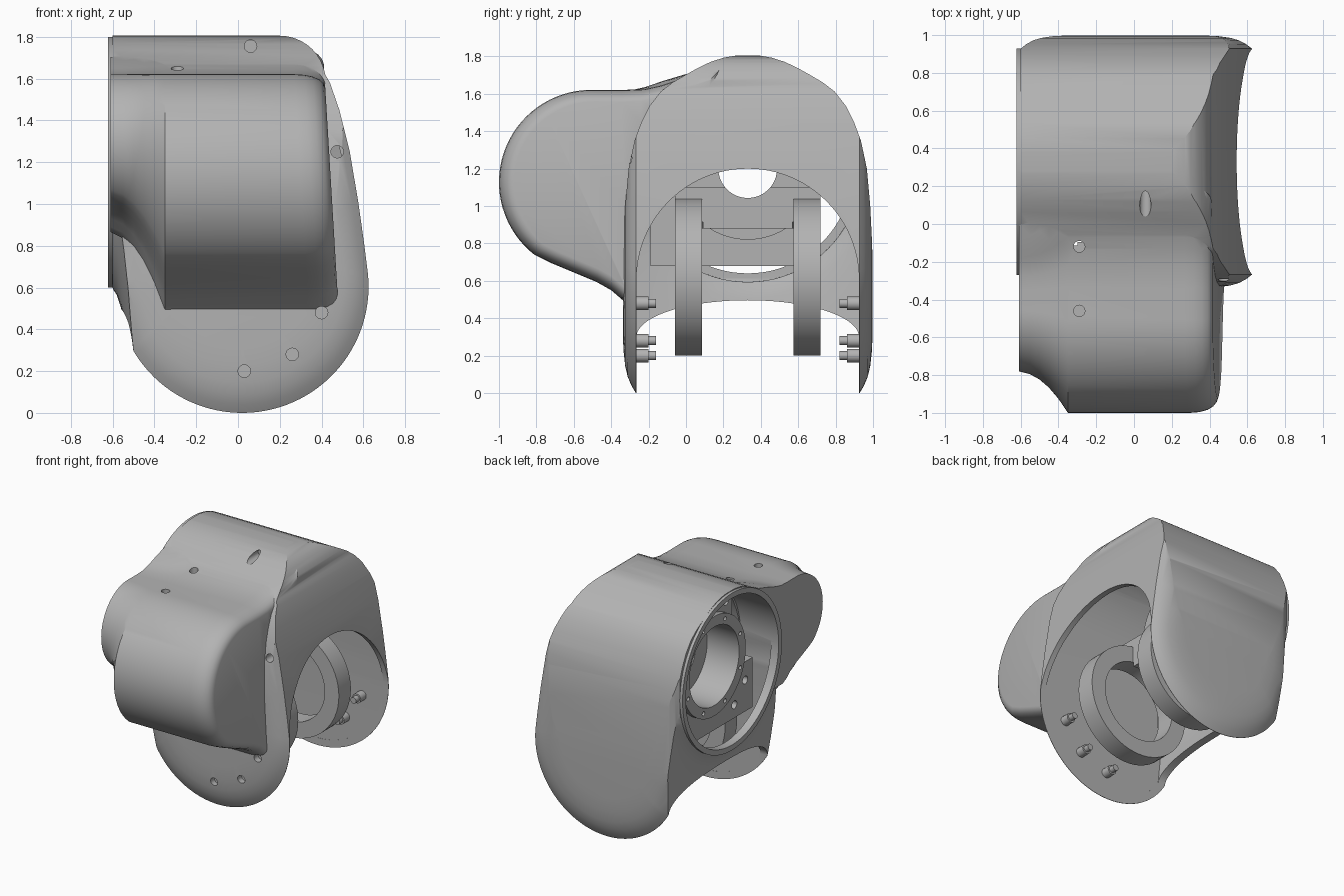
import bpy, bmesh
from math import sin, cos, pi, radians

if "Cube" in bpy.data.objects:
    bpy.data.objects.remove(bpy.data.objects["Cube"], do_unlink=True)

grey = bpy.data.materials.new("housing grey")
grey.use_nodes = True
grey.diffuse_color = (0.45, 0.45, 0.45, 1)
grey.node_tree.nodes["Principled BSDF"].inputs["Base Color"].default_value = (0.45, 0.45, 0.45, 1)

MID = 0.33          # middle of the fork in y
TUBE_Z = 1.2        # height of the round mount
JOINT = (0.03, 0.62)  # x, z of the fork joint


def loft(name, pts, sections, axis):
    """Stack scaled copies of a 2D outline along an axis; section = (offset, scale, centre)."""
    bm = bmesh.new()
    rings = []
    for t, s, (cu, cv) in sections:
        ring = []
        for u, v in pts:
            u, v = cu + (u - cu) * s, cv + (v - cv) * s
            co = {"x": (t, u, v), "y": (u, t, v), "z": (u, v, t)}[axis]
            ring.append(bm.verts.new(co))
        rings.append(ring)
    n = len(pts)
    for a, b in zip(rings, rings[1:]):
        for i in range(n):
            j = (i + 1) % n
            bm.faces.new((a[i], a[j], b[j], b[i]))
    bm.faces.new(rings[0])
    bm.faces.new(rings[-1])
    bmesh.ops.recalc_face_normals(bm, faces=bm.faces)
    mesh = bpy.data.meshes.new(name)
    bm.to_mesh(mesh)
    bm.free()
    mesh.materials.append(grey)
    ob = bpy.data.objects.new(name, mesh)
    bpy.context.collection.objects.link(ob)
    return ob


def prism(name, pts, a, b, axis):
    return loft(name, pts, [(a, 1, (0, 0)), (b, 1, (0, 0))], axis)


def circle(cu, cv, r, n=64, start=0, end=360):
    full = end - start == 360
    steps = n if full else n + 1
    return [(cu + r * cos(radians(start + (end - start) * i / n)),
             cv + r * sin(radians(start + (end - start) * i / n))) for i in range(steps)]


def rod(name, cu, cv, r, a, b, axis, n=64):
    return prism(name, circle(cu, cv, r, n), a, b, axis)


def box(name, x, y, z):
    return prism(name, [(x[0], y[0]), (x[1], y[0]), (x[1], y[1]), (x[0], y[1])], z[0], z[1], "z")


def combine(ob, other, how):
    mod = ob.modifiers.new("cut", "BOOLEAN")
    mod.operation, mod.solver, mod.object = how, "EXACT", other
    bpy.context.view_layer.objects.active = ob
    bpy.ops.object.modifier_apply(modifier=mod.name)
    bpy.data.objects.remove(other, do_unlink=True)


def dome(width, height):
    """Side outline: straight walls below, rounded crown above."""
    half = [(0.67, -0.2), (0.67, 0.6), (0.665, 0.8), (0.655, 1.0), (0.637, 1.2), (0.605, 1.35), (0.57, 1.445),
            (0.525, 1.535), (0.465, 1.612), (0.4, 1.662), (0.33, 1.703), (0.265, 1.739), (0.2, 1.77),
            (0.13, 1.793), (0.065, 1.804), (0, 1.808)]
    right = [(y * width, 0.6 + (z - 0.6) * height) for y, z in half]
    left = [(-y, z) for y, z in reversed(right[:-1])]
    return [(MID + y, z) for y, z in right + left]


def neck_cutter(dx):
    """Everything outside the neck that flares from the round mount into the cheeks."""
    cutter = box("neck_cutter", (-0.9, -0.43 + dx), (-0.5, 1.2), (-0.4, TUBE_Z))
    flare = [(-1, 1), (-0.6, 1.01), (-0.58, 1.06), (-0.562, 1.15), (-0.545, 1.28), (-0.525, 1.48),
             (-0.505, 1.75), (-0.47, 2.2), (-0.4, 2.4)]
    centre = (MID, TUBE_Z)
    neck = loft("neck", circle(*centre, 0.6, 80), [(x + dx, s, centre) for x, s in flare], "x")
    combine(cutter, neck, "DIFFERENCE")
    return cutter


# Main shell: front outline with domed cheeks, trimmed by the crown outline
outline = circle(0.02, 0.605, 0.605, 48, -150, 5)
outline += [(0.605, 0.8), (0.577, 1.0), (0.535, 1.25), (0.485, 1.45), (0.44, 1.58)]
outline += [(0.20 + 0.22 * cos(a), 1.585 + 0.22 * sin(a)) for a in [pi / 2 * i / 10 for i in range(1, 11)]]
outline += [(-0.6, 1.805), (-0.6, 0.6), (-0.56, 0.48)]
C = (0, 0.8)
rim = [(0.668, 0.6), (0.664, 0.72), (0.655, 0.82), (0.642, 0.89), (0.622, 0.95), (0.598, 1)]
cheeks = [(MID - d, s, C) for d, s in rim] + [(MID + d, s, C) for d, s in reversed(rim)]
shell = loft("fork_shell", outline, cheeks, "y")
combine(shell, prism("crown", dome(1, 1), -1, 1, "x"), "INTERSECT")
combine(shell, neck_cutter(0), "DIFFERENCE")

# Side bulge with a flared end towards the mount and a leaning flat end
bulge_outline = [(0.2, 0.45), (0.2, 1.75), (0.1, 1.72), (0, 1.69), (-0.07, 1.665), (-0.13, 1.645), (-0.22, 1.625),
                 (-0.34, 1.62)]
bulge_outline += circle(-0.507, 1.128, 0.493, 32, 90, 232)
bulge_outline += [(-0.72, 0.695), (-0.6, 0.645), (-0.48, 0.595), (-0.4, 0.55), (-0.33, 0.49), (-0.25, 0.45)]
A, B = (-0.38, 1.62), (-0.38, 1.13)
flare = [(-0.61, 0.645), (-0.55, 0.67), (-0.5, 0.715), (-0.45, 0.785), (-0.4, 0.88), (-0.35, 1)]
nose = [(0.3, 1), (0.35, 0.993), (0.39, 0.975), (0.42, 0.945), (0.437, 0.91), (0.445, 0.87)]
bulge = loft("bulge", bulge_outline, [(x, s, A) for x, s in flare] + [(x, s, B) for x, s in nose], "x")
for v in bulge.data.vertices:
    if v.co.x > 0.2:
        v.co.x += 0.06 * (1.1 - v.co.z)
combine(shell, bulge, "UNION")

# Round mounting lip
combine(shell, rod("lip", MID, TUBE_Z, 0.6, -0.622, -0.56, "x", 96), "UNION")

# Hollow the shell: cavity, round mount bore, and arched openings on both sides
cavity = loft("cavity", outline, [(MID - 0.596, 0.93, C), (MID + 0.596, 0.93, C)], "y")
combine(cavity, prism("cavity_crown", dome(0.89, 0.946), -1, 1, "x"), "INTERSECT")
combine(cavity, neck_cutter(0.06), "DIFFERENCE")
combine(shell, cavity, "DIFFERENCE")
combine(shell, rod("bore", MID, TUBE_Z, 0.56, -0.8, -0.3, "x", 96), "DIFFERENCE")
front_arch = circle(MID, 0.605, 0.595, 48, 0, 180) + [(MID - 0.595, -0.3), (MID + 0.595, -0.3)]
combine(shell, prism("front_arch", front_arch, 0.1, 1, "x"), "DIFFERENCE")
rear_arch = [(y, 0.3 + (z - 0.605) * 0.33) for y, z in front_arch[:49]] + front_arch[49:]
combine(shell, prism("rear_arch", rear_arch, -1, 0.2, "x"), "DIFFERENCE")

# Screw holes: through the front cheek, then down into the top
screws = [(0.03, 0.2), (0.26, 0.28), (0.4, 0.48)]
for x, z in screws + [(0.475, 1.25)]:
    combine(shell, rod("hole", x, z, 0.03, -0.45, -0.15, "y", 20), "DIFFERENCE")
combine(shell, rod("hole", 0.06, 1.755, 0.03, -0.2, 0.2, "y", 20), "DIFFERENCE")
for y in (-0.12, -0.46):
    combine(shell, rod("hole", -0.29, y, 0.03, 1.54, 1.9, "z", 20), "DIFFERENCE")
parts = [shell]

# Screws inside both cheeks
for side, sign in (("front", 1), ("back", -1)):
    for i, (x, z) in enumerate(screws):
        outer, step, tip = [MID - sign * d for d in (0.615, 0.53, 0.49)]
        screw = rod(f"{side}_screw_{i + 1}", x, z, 0.036, outer, step, "y", 20)
        combine(screw, rod("tip", x, z, 0.024, outer, tip, "y", 20), "UNION")
        parts.append(screw)

# Inner fork bracket: two joint rings, arms, bridge, plate and round mount
bracket = rod("inner_bracket", MID, TUBE_Z, 0.38, -0.47, -0.12, "x")
for y in ((-0.06, 0.085), (0.575, 0.72)):
    combine(bracket, rod("ring", *JOINT, 0.42, *y, "y"), "UNION")
    combine(bracket, box("arm", (-0.37, 0.08), y, (0.66, 1.1)), "UNION")
combine(bracket, box("bridge", (-0.36, 0.08), (0.0, 0.66), (0.88, 1.1)), "UNION")
combine(bracket, box("plate", (-0.43, -0.37), (-0.19, 0.72), (0.68, 1.06)), "UNION")
combine(bracket, box("lug", (-0.43, -0.37), (0.06, 0.26), (1.4, 1.66)), "UNION")
for y in ((-0.1, 0.09), (0.57, 0.8)):
    combine(bracket, rod("joint_hole", *JOINT, 0.3, *y, "y"), "DIFFERENCE")
combine(bracket, rod("mount_bore", MID, TUBE_Z, 0.3, -0.6, -0.2, "x"), "DIFFERENCE")
combine(bracket, rod("cable_hole", MID, TUBE_Z, 0.157, -0.3, 0.2, "x", 40), "DIFFERENCE")
for y, z in ((-0.1, 0.92), (0.03, 0.78), (0.13, 1.61)):
    combine(bracket, rod("plate_hole", y, z, 0.03, -0.5, -0.39, "x", 20), "DIFFERENCE")
for i in range(8):
    a = pi / 4 * (i + 0.5)
    hole = rod("mount_hole", MID + 0.34 * cos(a), TUBE_Z + 0.34 * sin(a), 0.016, -0.5, -0.43, "x", 12)
    combine(bracket, hole, "DIFFERENCE")
parts.append(bracket)

# Smooth curved surfaces, keep edges crisp
bpy.ops.object.select_all(action="DESELECT")
for ob in parts:
    ob.select_set(True)
bpy.context.view_layer.objects.active = shell
bpy.ops.object.shade_smooth_by_angle(angle=radians(28))
